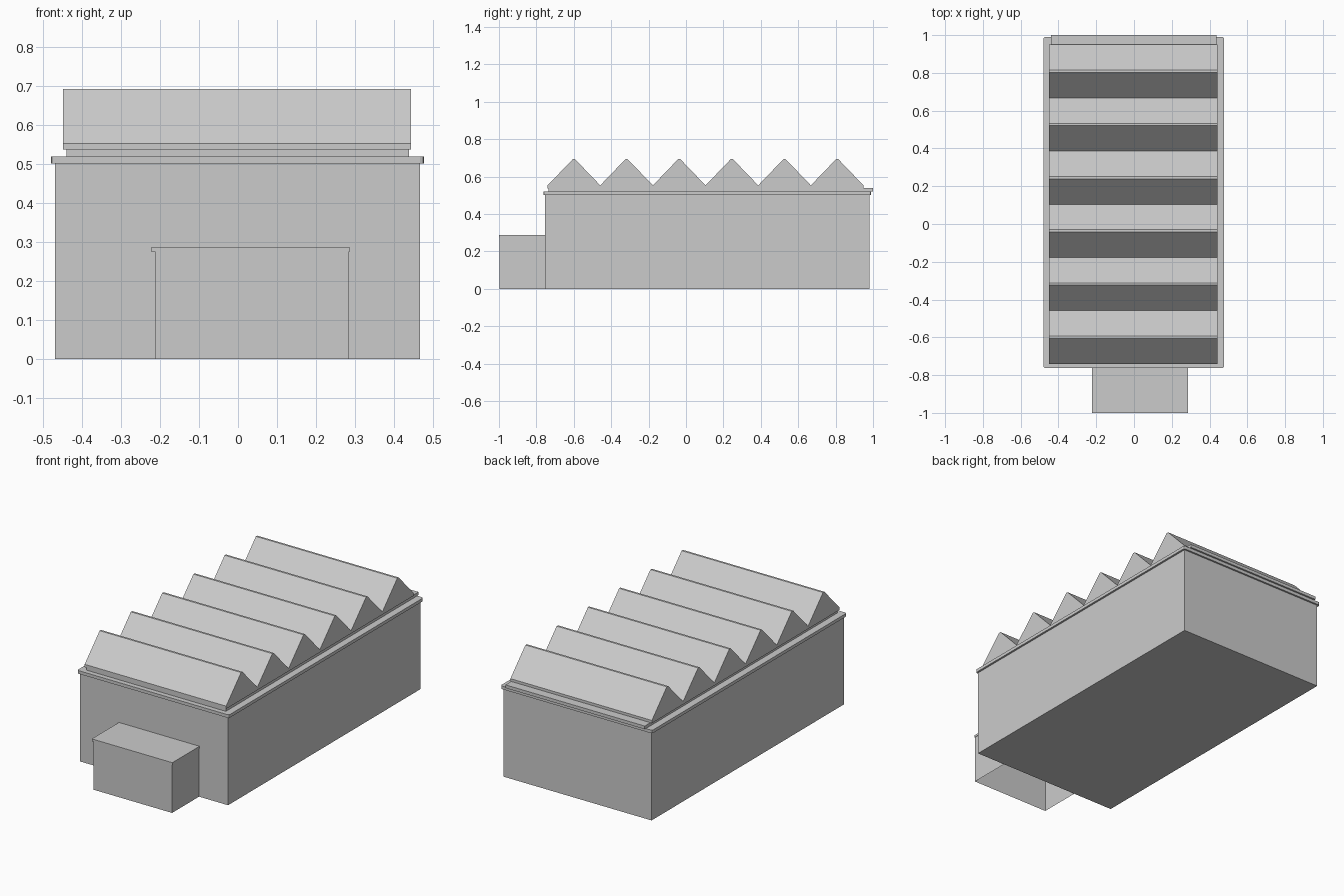
import bpy, bmesh

if "Cube" in bpy.data.objects:
    bpy.data.objects.remove(bpy.data.objects["Cube"])


def make_object(name, bm):
    bmesh.ops.recalc_face_normals(bm, faces=bm.faces)
    mesh = bpy.data.meshes.new(name)
    bm.to_mesh(mesh)
    bm.free()
    obj = bpy.data.objects.new(name, mesh)
    bpy.context.collection.objects.link(obj)
    return obj


def box(name, x, y, z, corner=0.0, open_sides=()):
    """Box from ranges; corner bevels the upright edges, open_sides drops faces by normal."""
    bm = bmesh.new()
    bmesh.ops.create_cube(bm, size=1)
    for v in bm.verts:
        v.co = [r[0] if c < 0 else r[1] for c, r in zip(v.co, (x, y, z))]
    bm.normal_update()
    drop = [f for f in bm.faces
            if tuple(round(c) for c in f.normal) in open_sides]
    if drop:
        bmesh.ops.delete(bm, geom=drop, context='FACES_ONLY')
    if corner:
        upright = [e for e in bm.edges
                   if abs(e.verts[0].co.z - e.verts[1].co.z) > 1e-4]
        bmesh.ops.bevel(bm, geom=upright, offset=corner, segments=2,
                        profile=0.5, affect='EDGES')
    return make_object(name, bm)


def extrude_x(name, profile, x0, x1):
    """Extrude a closed (y, z) profile along x."""
    bm = bmesh.new()
    face = bm.faces.new([bm.verts.new((x0, y, z)) for y, z in profile])
    new = bmesh.ops.extrude_face_region(bm, geom=[face])["geom"]
    bmesh.ops.translate(bm, vec=(x1 - x0, 0, 0),
                        verts=[g for g in new if isinstance(g, bmesh.types.BMVert)])
    return make_object(name, bm)


# Main hall with the cornice around its top
box("hall_walls", (-0.469, 0.466), (-0.755, 0.98), (0, 0.502))
box("cornice", (-0.48, 0.477), (-0.763, 0.99), (0.502, 0.52), corner=0.01)

# Low roof slab that sticks out at the back
box("roof_slab", (-0.44, 0.438), (-0.735, 1.0), (0.52, 0.538))

# Sawtooth roof: six ridges with narrow flat tops
start, pitch, count = -0.74, 0.2815, 6
base, valley, ridge, flat = 0.537, 0.553, 0.693, 0.006
profile = [(start, base), (start, valley)]
for i in range(count):
    left = start + i * pitch
    mid = left + pitch / 2
    profile += [(mid - flat, ridge), (mid + flat, ridge), (left + pitch, valley)]
profile.append((start + count * pitch, base))
extrude_x("sawtooth_roof", profile, -0.449, 0.443)

# Entrance block on the front, open below, with a thin cap
box("entrance_walls", (-0.212, 0.283), (-0.998, -0.755), (0, 0.276),
    open_sides=((0, 0, -1), (0, 1, 0)))
box("entrance_cap", (-0.222, 0.286), (-1.0, -0.755), (0.275, 0.288))
